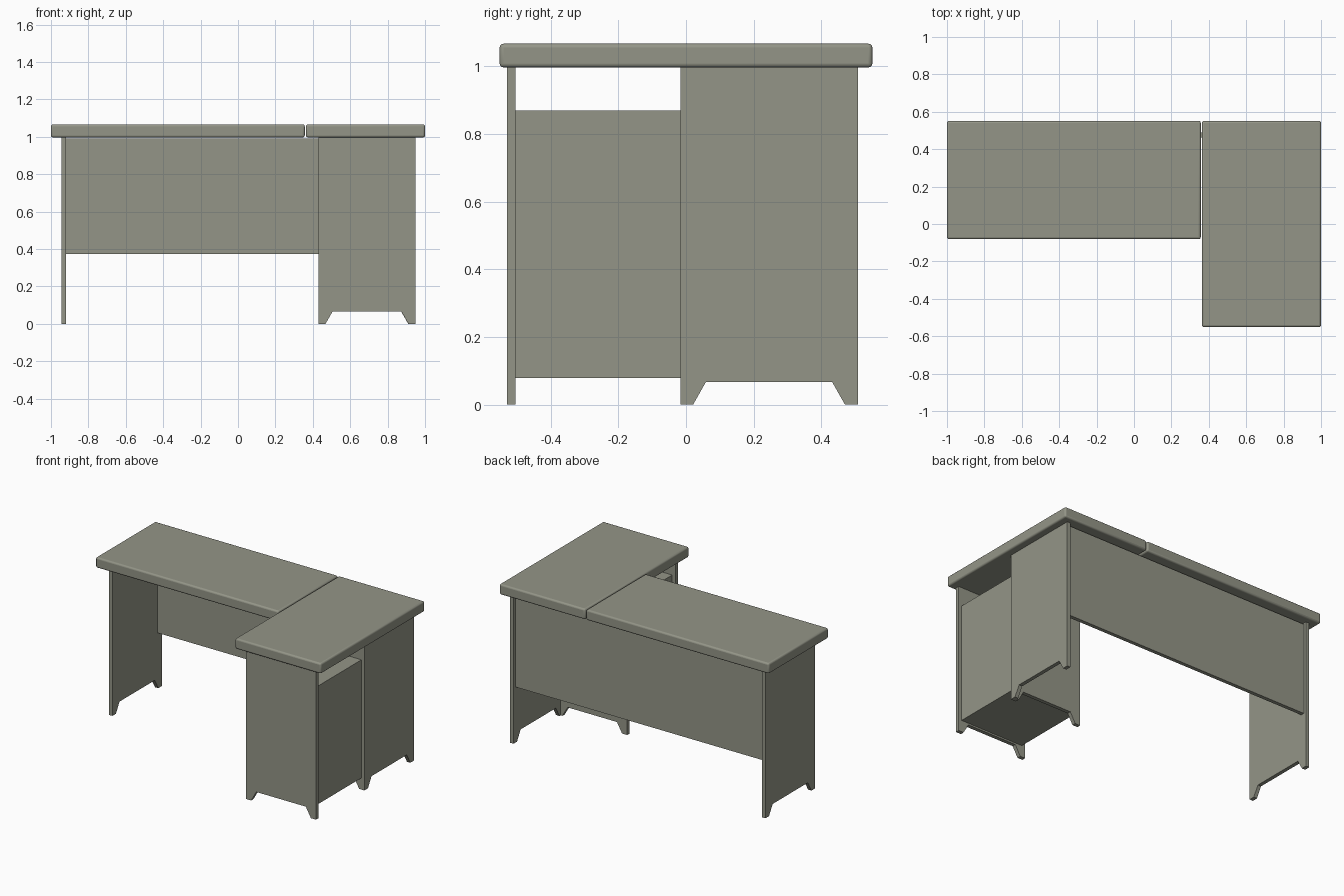
import bpy, bmesh

if "Cube" in bpy.data.objects:
    bpy.data.objects.remove(bpy.data.objects["Cube"])

# Dull olive-grey finish shared by every part
finish = bpy.data.materials.new("olive_grey")
finish.diffuse_color = (0.296, 0.302, 0.245, 1)
finish.use_nodes = True
finish.node_tree.nodes["Principled BSDF"].inputs["Base Color"].default_value = finish.diffuse_color

def add_object(name, bm):
    me = bpy.data.meshes.new(name)
    bm.to_mesh(me)
    bm.free()
    me.materials.append(finish)
    ob = bpy.data.objects.new(name, me)
    bpy.context.collection.objects.link(ob)
    return ob

def box(name, x, y, z, bevel=0.0):
    """Box from (min, max) pairs, optionally with rounded edges."""
    bm = bmesh.new()
    bmesh.ops.create_cube(bm, size=1)
    for v in bm.verts:
        v.co = [r[0] if c < 0 else r[1] for c, r in zip(v.co, (x, y, z))]
    ob = add_object(name, bm)
    if bevel:
        m = ob.modifiers.new("rounded_edges", 'BEVEL')
        m.width, m.segments = bevel, 3
        bpy.context.view_layer.objects.active = ob
        ob.select_set(True)
        bpy.ops.object.shade_smooth_by_angle()
        ob.select_set(False)
    return ob

def footed_panel(name, axis, start, end, pos, height=0.997, t=0.025):
    """Upright panel along x or y with a trapezoid cut-out leaving two feet."""
    f, s, h = 0.038, 0.076, 0.067
    profile = [(start, 0), (start + f, 0), (start + s, h), (end - s, h),
               (end - f, 0), (end, 0), (end, height), (start, height)]
    bm = bmesh.new()
    place = (lambda u, z: (u, pos, z)) if axis == 'x' else (lambda u, z: (pos, u, z))
    face = bm.faces.new([bm.verts.new(place(u, z)) for u, z in profile])
    out = bmesh.ops.extrude_face_region(bm, geom=[face])
    verts = [g for g in out['geom'] if isinstance(g, bmesh.types.BMVert)]
    bmesh.ops.translate(bm, verts=verts, vec=(0, t, 0) if axis == 'x' else (t, 0, 0))
    bmesh.ops.recalc_face_normals(bm, faces=bm.faces)
    return add_object(name, bm)

# Two slabs of the L-shaped top
box("main_top", (-1.0, 0.357), (-0.081, 0.551), (0.997, 1.067), 0.011)
box("return_top", (0.363, 1.0), (-0.551, 0.551), (0.997, 1.067), 0.011)

# End panels standing under the long side
footed_panel("left_leg_panel", 'y', -0.017, 0.508, -0.945)
footed_panel("right_leg_panel", 'y', -0.017, 0.508, 0.924)

# Panels in front of and behind the storage cabinet
footed_panel("cabinet_front_panel", 'x', 0.43, 0.949, -0.529)
footed_panel("cabinet_back_panel", 'x', 0.43, 0.948, -0.016)

# Storage cabinet and long back panel
box("cabinet", (0.455, 0.927), (-0.504, -0.016), (0.078, 0.87))
box("modesty_panel", (-0.92, 0.924), (0.463, 0.488), (0.373, 0.99))
